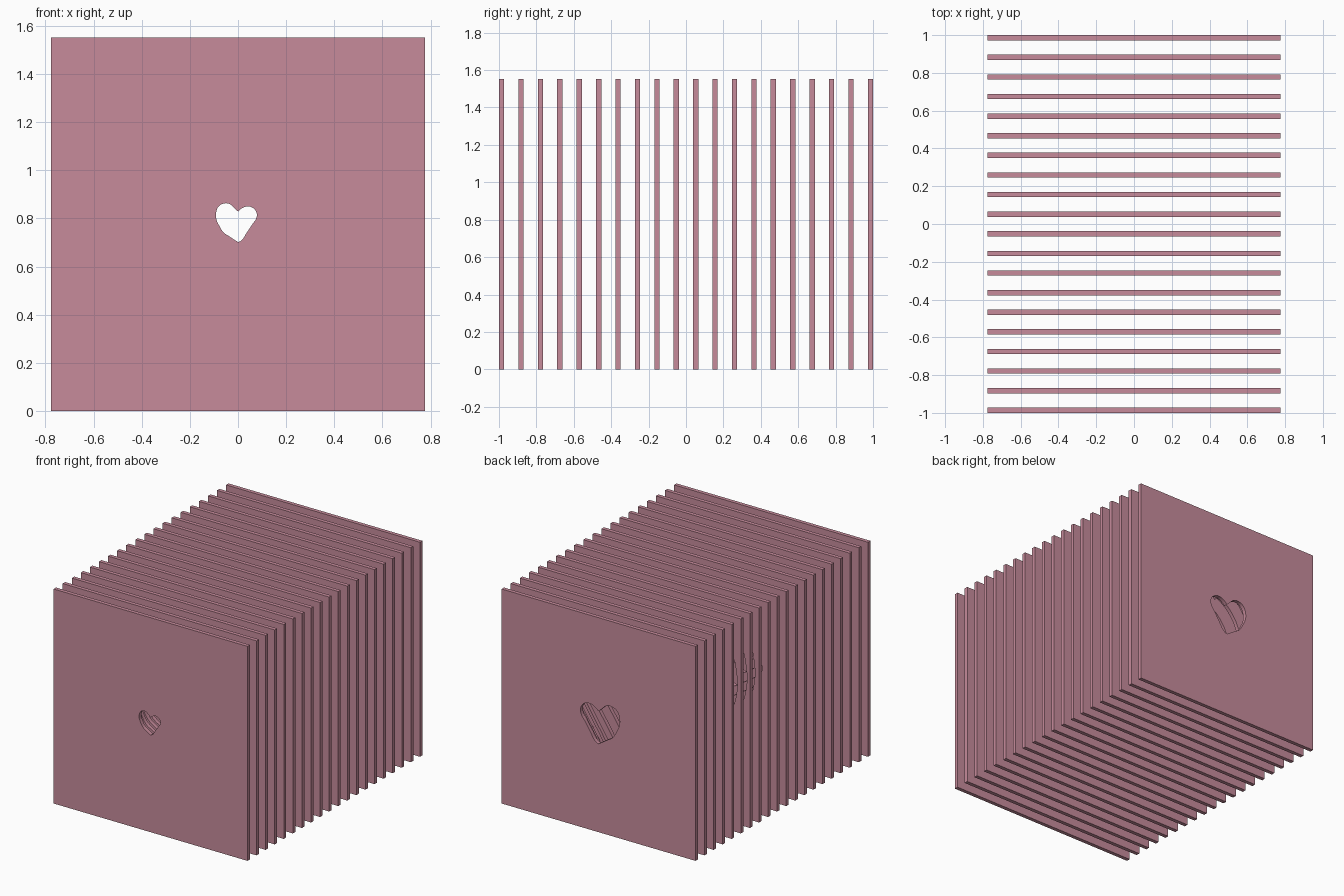
import bpy
import math

if "Cube" in bpy.data.objects:
    bpy.data.objects.remove(bpy.data.objects["Cube"])

COUNT = 20
HALF = 0.776          # half side of each square plate
THICK = 0.028
Y_END = 1 - THICK / 2
PEAK_INDEX = 13.5     # where the heart hollow is widest, counted from the front
FRONT, PEAK, BACK = 1.0, 8.2, 1.85

# Slightly lopsided heart, relative to the plate centre (tip first)
HEART = [(0, -.074), (-.035, -.051), (-.060, -.034), (-.079, -.004),
         (-.090, .022), (-.091, .047), (-.081, .073), (-.060, .086),
         (-.035, .084), (-.017, .069), (0, .053), (.019, .068),
         (.044, .074), (.064, .066), (.078, .045), (.075, .023),
         (.060, .001), (.035, -.037), (.012, -.069)]
CORNERS = {0, 10}

mat = bpy.data.materials.new("dusty_pink")
mat.diffuse_color = (0.57, 0.26, 0.33, 1)
mat.use_nodes = True
mat.node_tree.nodes["Principled BSDF"].inputs["Base Color"].default_value = mat.diffuse_color


def add_outline(curve, points, corners):
    """Closed bezier outline, smooth except at the given corners."""
    sp = curve.splines.new('BEZIER')
    sp.bezier_points.add(len(points) - 1)
    for i, (bp, p) in enumerate(zip(sp.bezier_points, points)):
        bp.co = (p[0], p[1], 0)
        kind = 'VECTOR' if i in corners else 'AUTO'
        bp.handle_left_type = bp.handle_right_type = kind
    sp.use_cyclic_u = True
    sp.resolution_u = 4


def hole_scale(i):
    """Heart size swells from the front to the peak, then closes to the back."""
    if i <= PEAK_INDEX:
        t, edge = i / PEAK_INDEX, FRONT
    else:
        t, edge = (COUNT - 1 - i) / (COUNT - 1 - PEAK_INDEX), BACK
    return edge + (PEAK - edge) * math.sin(t * math.pi / 2)


# Row of parallel plates, each with its own slice of the heart hollow
for i in range(COUNT):
    s = hole_scale(i)
    curve = bpy.data.curves.new("plate_outline", 'CURVE')
    curve.dimensions = '2D'
    curve.fill_mode = 'BOTH'
    curve.extrude = THICK / 2
    square = [(-HALF, -HALF), (HALF, -HALF), (HALF, HALF), (-HALF, HALF)]
    add_outline(curve, square, {0, 1, 2, 3})
    add_outline(curve, [(x * s, z * s) for x, z in HEART], CORNERS)

    plate = bpy.data.objects.new(f"heart_plate_{i + 1:02d}", curve)
    bpy.context.collection.objects.link(plate)
    plate.rotation_euler = (math.pi / 2, 0, 0)
    plate.location = (0, -Y_END + 2 * Y_END * i / (COUNT - 1), HALF)
    curve.materials.append(mat)

    bpy.ops.object.select_all(action='DESELECT')
    plate.select_set(True)
    bpy.context.view_layer.objects.active = plate
    bpy.ops.object.convert(target='MESH')
    bpy.ops.object.shade_smooth_by_angle(angle=math.radians(30))
